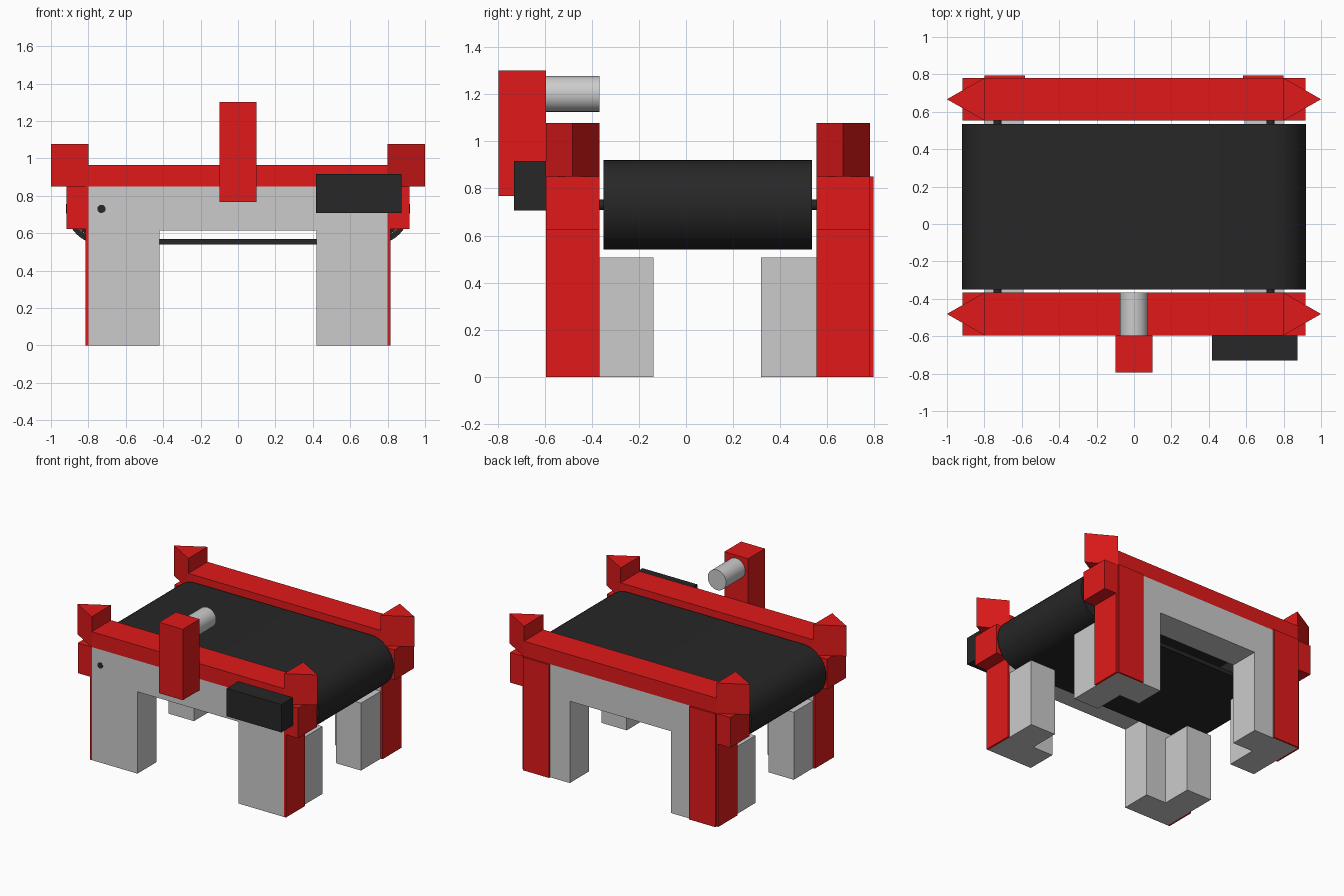
import bpy, math

if "Cube" in bpy.data.objects:
    bpy.data.objects.remove(bpy.data.objects["Cube"])


def material(name, rgb):
    m = bpy.data.materials.new(name)
    m.diffuse_color = (*rgb, 1)
    m.use_nodes = True
    m.node_tree.nodes["Principled BSDF"].inputs["Base Color"].default_value = m.diffuse_color
    return m


RED = material("red_paint", (0.75, 0.01, 0.01))
BLACK = material("black_rubber", (0.02, 0.02, 0.02))

# Depth ranges of the two side frames
FRONT = (-0.595, -0.367)
BACK = (0.553, 0.781)


def make(name, verts, faces, mat=None):
    me = bpy.data.meshes.new(name)
    me.from_pydata(verts, [], faces)
    me.update()
    ob = bpy.data.objects.new(name, me)
    bpy.context.collection.objects.link(ob)
    if mat:
        me.materials.append(mat)
    return ob


def prism(name, outline, to3d, lo, hi, mat=None):
    """Extrude a 2D outline from lo to hi, with outward normals."""
    n = len(outline)
    verts = [to3d(a, b, c) for c in (lo, hi) for a, b in outline]
    faces = [tuple(range(n))[::-1], tuple(range(n, 2 * n))]
    faces += [(i, (i + 1) % n, n + (i + 1) % n, n + i) for i in range(n)]
    ob = make(name, verts, faces, mat)
    fix_normals(ob)
    return ob


def fix_normals(ob):
    import bmesh
    bm = bmesh.new()
    bm.from_mesh(ob.data)
    bmesh.ops.recalc_face_normals(bm, faces=bm.faces)
    bm.to_mesh(ob.data)
    bm.free()


def along_y(a, b, c):
    return (a, c, b)


def along_z(a, b, c):
    return (a, b, c)


def box(name, x, y, z, mat=None):
    rect = [(x[0], y[0]), (x[1], y[0]), (x[1], y[1]), (x[0], y[1])]
    return prism(name, rect, along_z, z[0], z[1], mat)


def smooth(ob):
    bpy.ops.object.select_all(action='DESELECT')
    ob.select_set(True)
    bpy.context.view_layer.objects.active = ob
    bpy.ops.object.shade_smooth_by_angle(angle=math.radians(35))


def rod(name, x, z, r, y, mat=None, n=32):
    circle = [(x + r * math.cos(2 * math.pi * i / n),
               z + r * math.sin(2 * math.pi * i / n)) for i in range(n)]
    ob = prism(name, circle, along_y, y[0], y[1], mat)
    smooth(ob)


def stadium(r, n=24):
    pts = []
    for side, start in ((1, -90), (-1, 90)):
        for i in range(n + 1):
            a = math.radians(start + 180 * i / n)
            pts.append((side * 0.73 + r * math.cos(a), 0.73 + r * math.sin(a)))
    return pts


# Belt: hollow loop around the two rollers
outer, inner = stadium(0.19), stadium(0.16)
n = len(outer)
verts = [(x, y, z) for y in (-0.351, 0.534) for ring in (outer, inner) for x, z in ring]
faces = []
for i in range(n):
    j = (i + 1) % n
    for p, q in ((0, 1), (1, 3), (3, 2), (2, 0)):
        faces.append((p * n + i, p * n + j, q * n + j, q * n + i))
belt = make("conveyor_belt", verts, faces, BLACK)
fix_normals(belt)
smooth(belt)

for sx, side in ((-1, "left"), (1, "right")):
    # Rollers and their axles
    rod(f"roller_{side}", sx * 0.73, 0.73, 0.159, (-0.349, 0.532), BLACK)
    rod(f"axle_{side}", sx * 0.73, 0.73, 0.022, (-0.597, 0.60), BLACK, 24)

# Side frames with rail and corner parts
ARCH = [(-0.8, 0), (-0.42, 0), (-0.42, 0.615), (0.42, 0.615),
        (0.42, 0), (0.8, 0), (0.8, 0.85), (-0.8, 0.85)]
for label, y, foot_y in (("front", FRONT, (-0.367, -0.138)),
                         ("back", BACK, (0.319, 0.553))):
    prism(f"{label}_frame", ARCH, along_y, *y)
    box(f"{label}_rail", (-0.8, 0.8), y, (0.85, 0.965), RED)
    for sx, side in ((-1, "left"), (1, "right")):
        def span(a, b):
            return sorted((sx * a, sx * b))
        tag = f"{label}_{side}"
        box(f"{tag}_inner_leg", span(0.59, 0.8), foot_y, (0, 0.507))
        box(f"{tag}_leg_panel", span(0.8, 0.815), y, (0, 0.85), RED)
        box(f"{tag}_corner_block", span(0.8, 0.916), y, (0.623, 0.85), RED)
        tip = [(sx * 0.8, y[0]), (sx * 1.0, sum(y) / 2), (sx * 0.8, y[1])]
        prism(f"{tag}_corner_wedge", tip, along_z, 0.85, 1.078, RED)
        if label == "back":
            box(f"{tag}_rear_panel", span(0.583, 0.8), (0.781, 0.795), (0, 0.85), RED)

# Sensor post with its head, and the motor box
box("sensor_post", (-0.1, 0.098), (-0.795, -0.595), (0.767, 1.3), RED)
rod("sensor_head", 0, 1.201, 0.076, (-0.595, -0.367))
box("motor_box", (0.418, 0.873), (-0.731, -0.595), (0.707, 0.917), BLACK)
